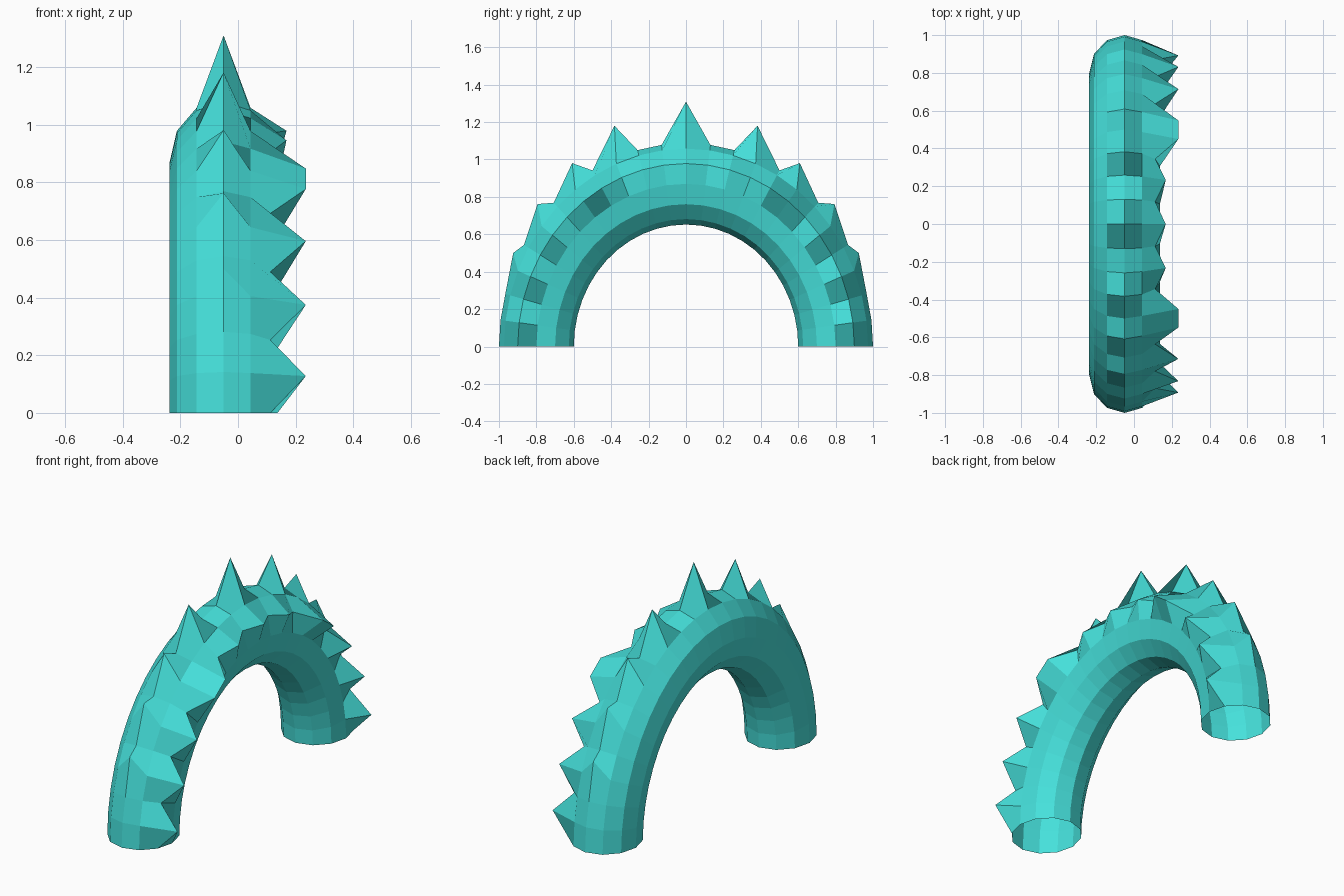
import bpy, bmesh
from math import sin, cos, pi

if "Cube" in bpy.data.objects:
    bpy.data.objects.remove(bpy.data.objects["Cube"])

SEGS, SIDES = 24, 12              # 7.5 degree steps along the half ring, 12-sided tube
MAJOR, MINOR = 0.8, 0.2
X_MID, X_RAD, Z_STRETCH = -0.05, 0.187, 1.087

# Spike height by ring index, counted in steps away from the crown (mirrored in y)
crest = {0: 0.222, 3: 0.176, 5: 0.118, 7: 0.10, 9: 0.084}     # outer rim, pushed up
flank = {0: 0.056, 2: 0.056, 4: 0.123, 5: 0.123, 7: 0.123, 9: 0.123, 11: 0.123}  # pushed sideways

bm = bmesh.new()
rings = []
for i in range(SEGS + 1):
    a = pi * i / SEGS
    k = abs(i - SEGS // 2)
    ring = []
    for j in range(SIDES):
        t = 2 * pi * j / SIDES
        r = MAJOR + MINOR * cos(t)
        x = X_MID + X_RAD * sin(t)
        z = r * sin(a) * Z_STRETCH
        if j == 0:                # crest row
            z += crest.get(k, 0)
        if j == 2:                # flank row
            x += flank.get(k, 0)
        ring.append(bm.verts.new((x, r * cos(a), z)))
    rings.append(ring)

# Open-ended tube skin
for p, q in zip(rings, rings[1:]):
    for j in range(SIDES):
        n = (j + 1) % SIDES
        bm.faces.new((p[j], p[n], q[n], q[j]))
bmesh.ops.recalc_face_normals(bm, faces=bm.faces)

mesh = bpy.data.meshes.new("spiked_arch")
bm.to_mesh(mesh)
bm.free()
arch = bpy.data.objects.new("spiked_arch", mesh)
bpy.context.collection.objects.link(arch)

mat = bpy.data.materials.new("teal")
mat.diffuse_color = (0.06, 0.75, 0.71, 1)
mat.use_nodes = True
mat.node_tree.nodes["Principled BSDF"].inputs["Base Color"].default_value = mat.diffuse_color
mesh.materials.append(mat)
